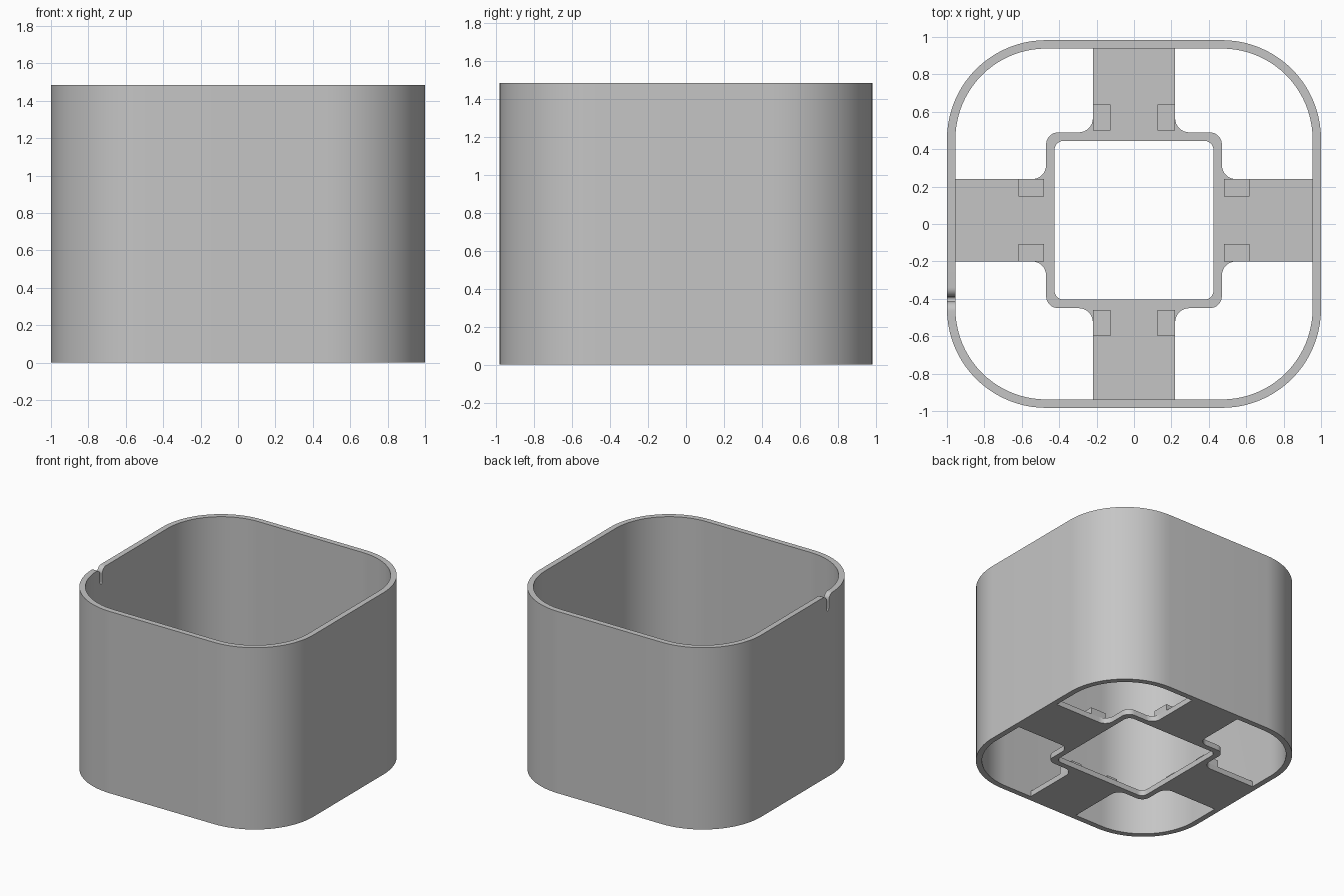
import bpy, bmesh, math
from mathutils import Matrix, Vector

cube = bpy.data.objects.get("Cube")
if cube:
    bpy.data.objects.remove(cube, do_unlink=True)

grey = bpy.data.materials.new("plain_grey")
grey.use_nodes = True
colour = (0.56, 0.56, 0.56, 1)
grey.diffuse_color = colour
grey.node_tree.nodes["Principled BSDF"].inputs["Base Color"].default_value = colour

HEIGHT, WALL, FLOOR = 1.485, 0.045, 0.045
HALF_X, HALF_Y, CORNER = 1.0, 0.983, 0.53
CENTRE_Y = 0.02          # the floor cross sits slightly towards the back
ARM, RING, HOLE = 0.22, 0.47, 0.425


def rounded(corners, steps=8):
    """Closed outline from (x, y, radius) corners with filleted right angles."""
    out = []
    for i, (x, y, r) in enumerate(corners):
        p = Vector((x, y))
        if r == 0:
            out.append(p)
            continue
        a = (Vector(corners[i - 1][:2]) - p).normalized()
        b = (Vector(corners[(i + 1) % len(corners)][:2]) - p).normalized()
        c = p + (a + b) * r
        for k in range(steps + 1):
            t = math.pi / 2 * k / steps
            out.append(c - b * r * math.cos(t) - a * r * math.sin(t))
    return out


def box(hx, hy, r, cx=0, cy=0, steps=8):
    signs = [(1, 1), (-1, 1), (-1, -1), (1, -1)]
    return rounded([(cx + sx * hx, cy + sy * hy, r) for sx, sy in signs], steps)


def prism(name, loops, z0, z1, matrix=None):
    """Extrude a filled outline (with optional holes) from z0 to z1."""
    bm = bmesh.new()
    edges = []
    for loop in loops:
        vs = [bm.verts.new((p[0], p[1], z0)) for p in loop]
        edges += [bm.edges.new((vs[i - 1], vs[i])) for i in range(len(vs))]
    bmesh.ops.triangle_fill(bm, edges=edges, use_beauty=True)
    res = bmesh.ops.extrude_face_region(bm, geom=bm.faces[:], use_keep_orig=True)
    top = [v for v in res["geom"] if isinstance(v, bmesh.types.BMVert)]
    bmesh.ops.translate(bm, verts=top, vec=(0, 0, z1 - z0))
    if matrix:
        bm.transform(matrix)
    bmesh.ops.recalc_face_normals(bm, faces=bm.faces[:])
    mesh = bpy.data.meshes.new(name)
    bm.to_mesh(mesh)
    bm.free()
    mesh.materials.append(grey)
    obj = bpy.data.objects.new(name, mesh)
    bpy.context.collection.objects.link(obj)
    return obj


def smooth(obj):
    bpy.ops.object.select_all(action='DESELECT')
    obj.select_set(True)
    bpy.context.view_layer.objects.active = obj
    bpy.ops.object.shade_smooth_by_angle(angle=math.radians(30))


# Outer wall
wall = prism("outer_wall", [
    box(HALF_X, HALF_Y, CORNER, steps=20),
    box(HALF_X - WALL, HALF_Y - WALL, CORNER - WALL, steps=20)], 0, HEIGHT)

# Narrow cord slot with flared lips, cut through the wall on the right
slot_y, half, depth, flare = -0.402, 0.0125, 0.13, 0.05
side = []
for k in range(9):
    t = math.pi / 2 * k / 8
    side.append((half + flare - flare * math.cos(t),
                 HEIGHT - flare + flare * math.sin(t)))
bottom = HEIGHT - depth
side = [(half * math.sin(math.pi / 8 * k), bottom + half - half * math.cos(math.pi / 8 * k))
        for k in range(5)] + side + [(half + flare, HEIGHT + 0.1)]
profile = [(slot_y + u, v) for u, v in side]
profile += [(slot_y - u, v) for u, v in reversed(side[1:])]
to_wall = Matrix(((0, 0, 1, 0), (1, 0, 0, 0), (0, 1, 0, 0), (0, 0, 0, 1)))
cutter = prism("slot_cutter", [profile], -1.1, -0.9, to_wall)
cutter.hide_render = True
cut = wall.modifiers.new("slot", 'BOOLEAN')
cut.operation = 'DIFFERENCE'
cut.solver = 'EXACT'
cut.object = cutter
bpy.context.view_layer.objects.active = wall
bpy.ops.object.modifier_apply(modifier=cut.name)
bpy.data.objects.remove(cutter, do_unlink=True)
smooth(wall)

# Floor: a filleted cross around a square opening
end_x, end_y = HALF_X - WALL, HALF_Y - WALL
corners = []
for sx, sy in [(1, 1), (-1, 1), (-1, -1), (1, -1)]:
    quarter = [(sx * end_x, CENTRE_Y + sy * ARM, 0),
               (sx * RING, CENTRE_Y + sy * ARM, 0.075),
               (sx * RING, CENTRE_Y + sy * RING, 0.065),
               (sx * ARM, CENTRE_Y + sy * RING, 0.075),
               (sx * ARM, sy * end_y, 0)]
    corners += quarter if sx * sy > 0 else quarter[::-1]
smooth(prism("floor_cross", [rounded(corners), box(HOLE, HOLE, 0.05, cy=CENTRE_Y)], 0, FLOOR))

# Small raised tabs in pairs on every arm
across, along = 0.173, 0.549
for sx in (1, -1):
    for sy in (1, -1):
        lr = ("left" if sx > 0 else "right") + ("_back" if sy > 0 else "_front")
        for kind, x, y, hx, hy in (("side", along, across, 0.069, 0.047),
                                   ("end", across, along, 0.047, 0.069)):
            outline = box(hx, hy, 0, sx * x, CENTRE_Y + sy * y)
            prism(f"{kind}_tab_{lr}", [outline], FLOOR, FLOOR + 0.055)
